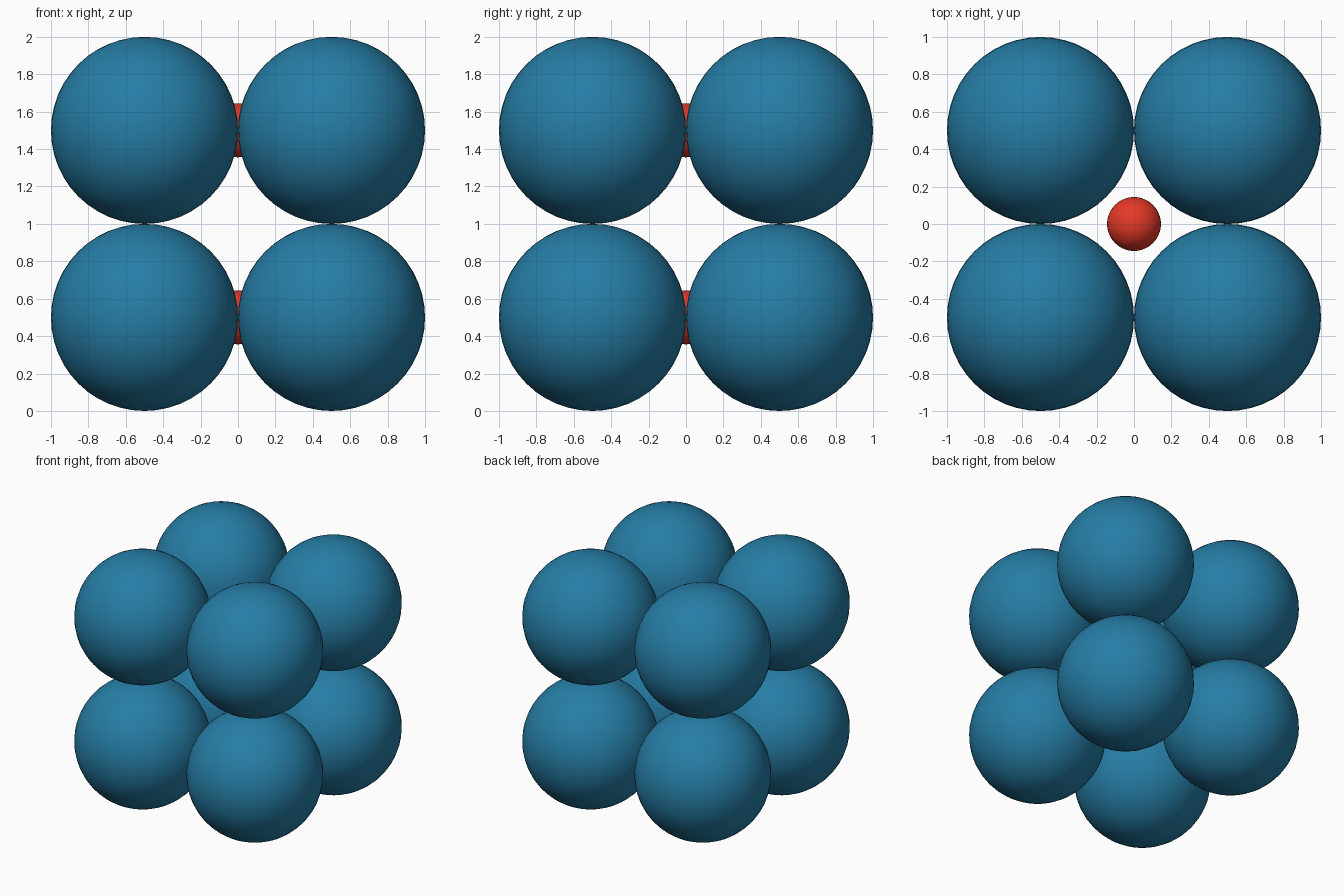
import bpy

if "Cube" in bpy.data.objects:
    bpy.data.objects.remove(bpy.data.objects["Cube"])


def material(name, rgb):
    m = bpy.data.materials.new(name)
    m.diffuse_color = (*rgb, 1.0)
    m.use_nodes = True
    m.node_tree.nodes["Principled BSDF"].inputs["Base Color"].default_value = m.diffuse_color
    return m


blue = material("blue", (0.019, 0.205, 0.38))
red = material("red", (0.79, 0.04, 0.02))


def ball(name, centre, radius, mat):
    bpy.ops.mesh.primitive_uv_sphere_add(segments=48, ring_count=24,
                                         radius=radius, location=centre)
    ob = bpy.context.object
    ob.name = name
    ob.data.materials.append(mat)
    bpy.ops.object.shade_smooth()


for level, z in (("lower", 0.5), ("upper", 1.5)):
    # four touching large spheres per layer
    for side, x in (("left", -0.5), ("right", 0.5)):
        for face, y in (("front", -0.5), ("back", 0.5)):
            ball(f"{level}_{face}_{side}_sphere", (x, y, z), 0.5, blue)
    # small sphere in the gap of the layer
    ball(f"{level}_small_sphere", (0, 0, z), 0.144, red)
